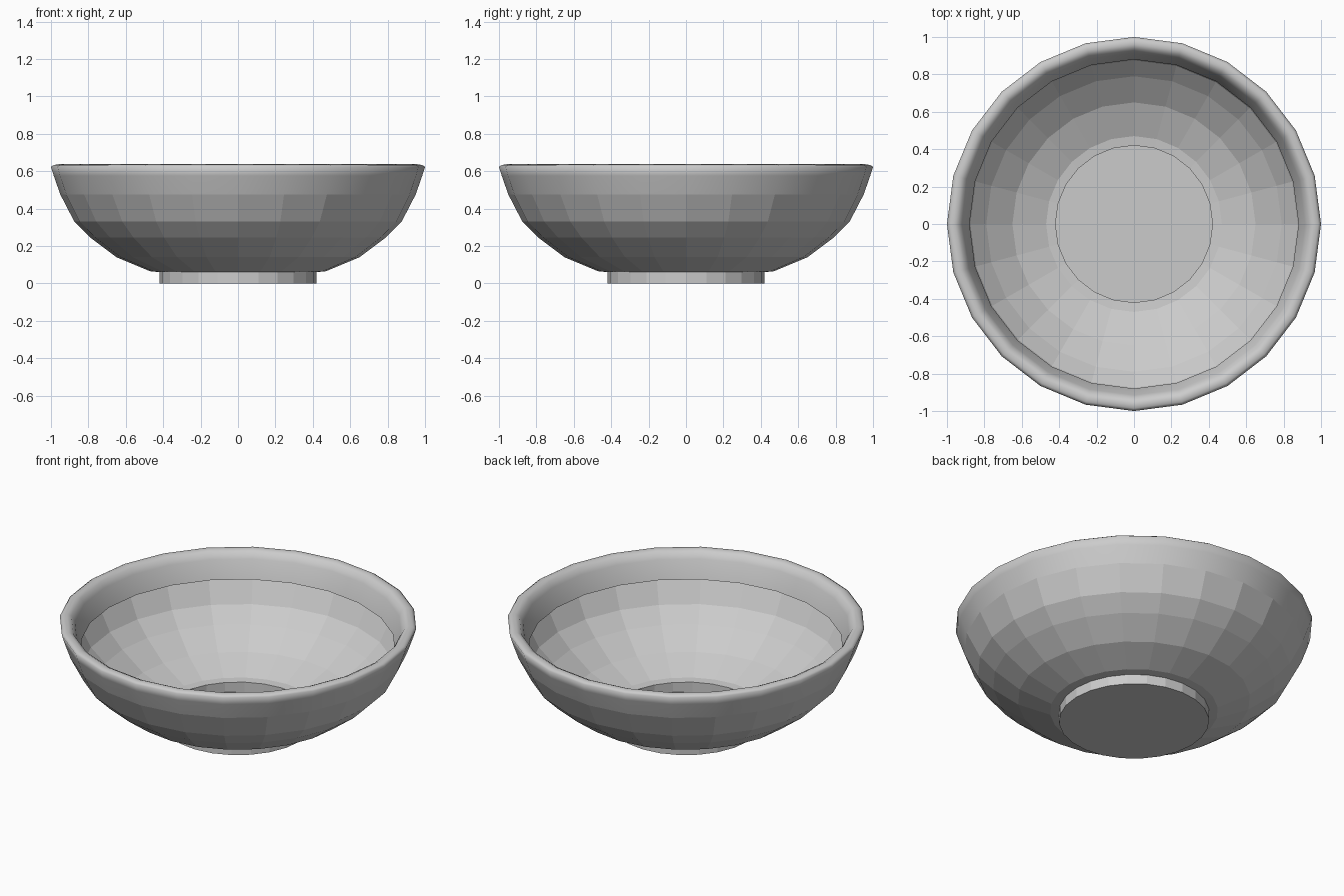
import bpy, math

if "Cube" in bpy.data.objects:
    bpy.data.objects.remove(bpy.data.objects["Cube"])

SIDES = 24


def lathe(name, profile, cap_start=False, smooth_above=None):
    """Spin an open (radius, z) profile around the z axis."""
    n = len(profile)
    verts = []
    for i in range(SIDES):
        a = 2 * math.pi * i / SIDES
        verts += [(r * math.cos(a), r * math.sin(a), z) for r, z in profile]
    faces = []
    for i in range(SIDES):
        p, q = i * n, ((i + 1) % SIDES) * n
        for j in range(n - 1):
            faces.append((p + j, q + j, q + j + 1, p + j + 1))
    if cap_start:
        faces.append(tuple(i * n for i in reversed(range(SIDES))))
    mesh = bpy.data.meshes.new(name)
    mesh.from_pydata(verts, [], faces)
    obj = bpy.data.objects.new(name, mesh)
    bpy.context.collection.objects.link(obj)
    # smooth lip, faceted body
    if smooth_above is not None:
        for f in mesh.polygons:
            f.use_smooth = min(verts[v][2] for v in f.vertices) > smooth_above
    return obj


# thin bowl wall, then the lip rolled over and turned down inside
wall = [(0.42, 0.06), (0.47, 0.065), (0.65, 0.14), (0.79, 0.245),
        (0.875, 0.33), (0.95, 0.475), (0.985, 0.575)]
lip = [(1.0, 0.623), (0.985, 0.633), (0.96, 0.637), (0.935, 0.625),
       (0.915, 0.59), (0.88, 0.48)]
lathe("bowl", wall + lip, smooth_above=0.45)

# shallow foot, open to the bowl, with a flat base
lathe("foot", [(0.42, 0.0), (0.42, 0.06)], cap_start=True)
